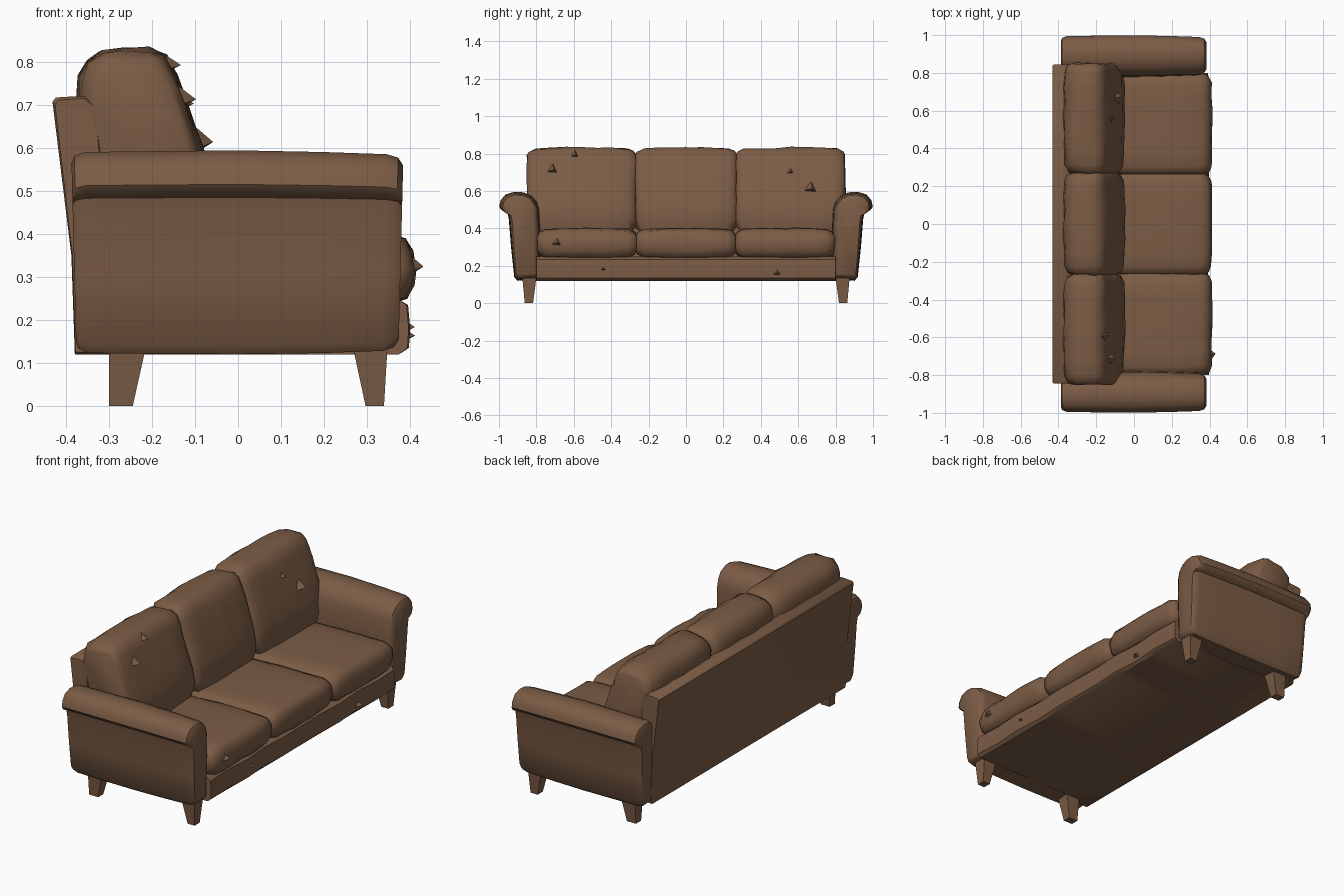
import bpy, bmesh, math, random
from mathutils import Vector

if "Cube" in bpy.data.objects:
    bpy.data.objects.remove(bpy.data.objects["Cube"])

random.seed(4)
leather = bpy.data.materials.new("brown_leather")
leather.diffuse_color = (0.20, 0.108, 0.06, 1)
leather.use_nodes = True
leather.node_tree.nodes["Principled BSDF"].inputs["Base Color"].default_value = leather.diffuse_color


def finish(name, bm, angle=40):
    """Turn a bmesh into a brown object with smooth shading and kept creases."""
    bmesh.ops.recalc_face_normals(bm, faces=bm.faces)
    me = bpy.data.meshes.new(name)
    bm.to_mesh(me)
    bm.free()
    ob = bpy.data.objects.new(name, me)
    bpy.context.collection.objects.link(ob)
    me.materials.append(leather)
    bpy.ops.object.select_all(action='DESELECT')
    ob.select_set(True)
    bpy.context.view_layer.objects.active = ob
    bpy.ops.object.shade_smooth_by_angle(angle=math.radians(angle))
    return ob


def loft(name, profile, stations, place, wrinkle=0.0, angle=40):
    """Join copies of a closed profile; each station is (position, inset)."""
    bm = bmesh.new()
    us, vs = [p[0] for p in profile], [p[1] for p in profile]
    cu, cv = (min(us) + max(us)) / 2, (min(vs) + max(vs)) / 2
    hu, hv = max(us) - cu, max(vs) - cv
    rings = []
    for pos, inset in stations:
        ring = []
        for u, v in profile:
            co = Vector(place(cu + (u - cu) * (1 - inset / hu),
                              cv + (v - cv) * (1 - inset / hv), pos))
            if wrinkle:
                co += Vector([random.uniform(-wrinkle, wrinkle) for _ in range(3)])
            ring.append(bm.verts.new(co))
        rings.append(ring)
    n = len(profile)
    for a, b in zip(rings, rings[1:]):
        for i in range(n):
            bm.faces.new((a[i], a[(i + 1) % n], b[(i + 1) % n], b[i]))
    bm.faces.new(rings[0])
    bm.faces.new(rings[-1])
    return finish(name, bm, angle)


def cushion_stations(y0, y1, puff):
    """Rounded ends with a soft swell in the middle."""
    st = [(y0, 0.035), (y0 + 0.012, 0.014), (y0 + 0.045, 0.0)]
    for k in range(1, 6):
        t = k / 6
        st.append((y0 + 0.045 + (y1 - y0 - 0.09) * t, -puff * math.sin(math.pi * t)))
    return st + [(y1 - 0.045, 0.0), (y1 - 0.012, 0.014), (y1, 0.035)]


def along_y(u, v, pos):
    return (u, pos, v)


# Arms: rolled top, flared outer side
arm = [(0.78, 0.125), (0.90, 0.12), (0.918, 0.14), (0.935, 0.30), (0.947, 0.45),
       (0.955, 0.485), (0.985, 0.497), (0.998, 0.515), (0.99, 0.55), (0.965, 0.58),
       (0.92, 0.594), (0.87, 0.592), (0.825, 0.573), (0.797, 0.54), (0.785, 0.50),
       (0.78, 0.40)]
arm_st = [(-0.387, 0.028), (-0.38, 0.012), (-0.355, 0.003), (-0.2, 0.001), (0.0, -0.001),
          (0.2, 0.003), (0.345, 0.008), (0.372, 0.016), (0.384, 0.034)]
for side, label in ((1, "left"), (-1, "right")):
    # ends lean outward toward the top
    loft(label + "_arm", arm, arm_st,
         lambda u, v, p, s=side: (p * (0.965 + 0.065 * v), s * u, max(v, 0.12)))

# Back panel, leaning backwards
back = [(-0.38, 0.12), (-0.388, 0.35), (-0.432, 0.708), (-0.424, 0.718), (-0.36, 0.722),
        (-0.33, 0.70), (-0.28, 0.12)]
loft("back_panel", back, [(-0.845, 0.006), (-0.835, 0), (0.835, 0), (0.845, 0.006)], along_y)

# Base below the seat
base = [(-0.38, 0.12), (0.375, 0.12), (0.392, 0.135), (0.395, 0.18), (0.39, 0.235),
        (0.37, 0.25), (-0.38, 0.25)]
loft("seat_base", base, [(-0.80 + 0.16 * k, 0) for k in range(11)],
     lambda u, v, p: (u + (0.006 * math.sin(p * 23) if u > 0.38 else 0), p, v))

# Seat and back cushions, three of each
seat = [(-0.25, 0.25), (-0.05, 0.245), (0.36, 0.243), (0.39, 0.255), (0.405, 0.285),
        (0.41, 0.32), (0.403, 0.36), (0.385, 0.385), (0.35, 0.395), (0.22, 0.398),
        (0.08, 0.396), (-0.05, 0.39), (-0.25, 0.385)]
rest = [(-0.31, 0.38), (-0.345, 0.60), (-0.368, 0.70), (-0.362, 0.76), (-0.345, 0.795),
        (-0.315, 0.817), (-0.26, 0.825), (-0.205, 0.826), (-0.17, 0.808), (-0.148, 0.765),
        (-0.125, 0.70), (-0.095, 0.62), (-0.068, 0.53), (-0.055, 0.44), (-0.07, 0.38)]
for label, y0, y1, b0, b1 in (("right", -0.795, -0.262, -0.85, -0.267),
                              ("middle", -0.268, 0.268, -0.27, 0.27),
                              ("left", 0.262, 0.795, 0.267, 0.85)):
    loft(label + "_seat_cushion", seat, cushion_stations(y0, y1, 0.004), along_y, 0.003, 50)
    loft(label + "_back_cushion", rest, cushion_stations(b0, b1, 0.008), along_y, 0.005, 50)


# Small creased leather folds along the cushion fronts
def fold(name, x, y, z, size):
    bm = bmesh.new()
    pts = [(-0.02, -size, -0.3 * size), (-0.02, size, -0.5 * size),
           (-0.02, 0.2 * size, 0.9 * size), (0.022, 0.3 * size, 0.1 * size)]
    v = [bm.verts.new((x + a, y + b, z + c)) for a, b, c in pts]
    for f in ((0, 1, 3), (1, 2, 3), (2, 0, 3), (0, 2, 1)):
        bm.faces.new([v[i] for i in f])
    finish(name, bm, 20)


for i, (x, y, z, s) in enumerate([(-0.125, 0.55, 0.70, 0.04), (-0.08, 0.66, 0.61, 0.045),
                                  (-0.12, -0.72, 0.71, 0.04), (0.41, -0.70, 0.32, 0.045),
                                  (0.39, -0.45, 0.18, 0.035), (0.39, 0.48, 0.16, 0.035),
                                  (-0.155, -0.60, 0.79, 0.035)]):
    fold("leather_fold_%d" % (i + 1), x, y, z, s)

# Tapered legs: (top x range, bottom x range)
for end, (t0, t1), (f0, f1) in (("rear", (-0.30, -0.215), (-0.30, -0.245)),
                                ("front", (0.268, 0.348), (0.297, 0.340))):
    for s, label in ((1, "left"), (-1, "right")):
        bm = bmesh.new()
        top = [bm.verts.new((x, s * y, 0.135)) for x, y in
               ((t0, 0.80), (t1, 0.80), (t1, 0.875), (t0, 0.875))]
        foot = [bm.verts.new((x, s * y, 0)) for x, y in
                ((f0, 0.818), (f1, 0.818), (f1, 0.862), (f0, 0.862))]
        bm.faces.new(top)
        bm.faces.new(foot)
        for i in range(4):
            j = (i + 1) % 4
            bm.faces.new((top[i], top[j], foot[j], foot[i]))
        finish("%s_%s_leg" % (end, label), bm, 30)
